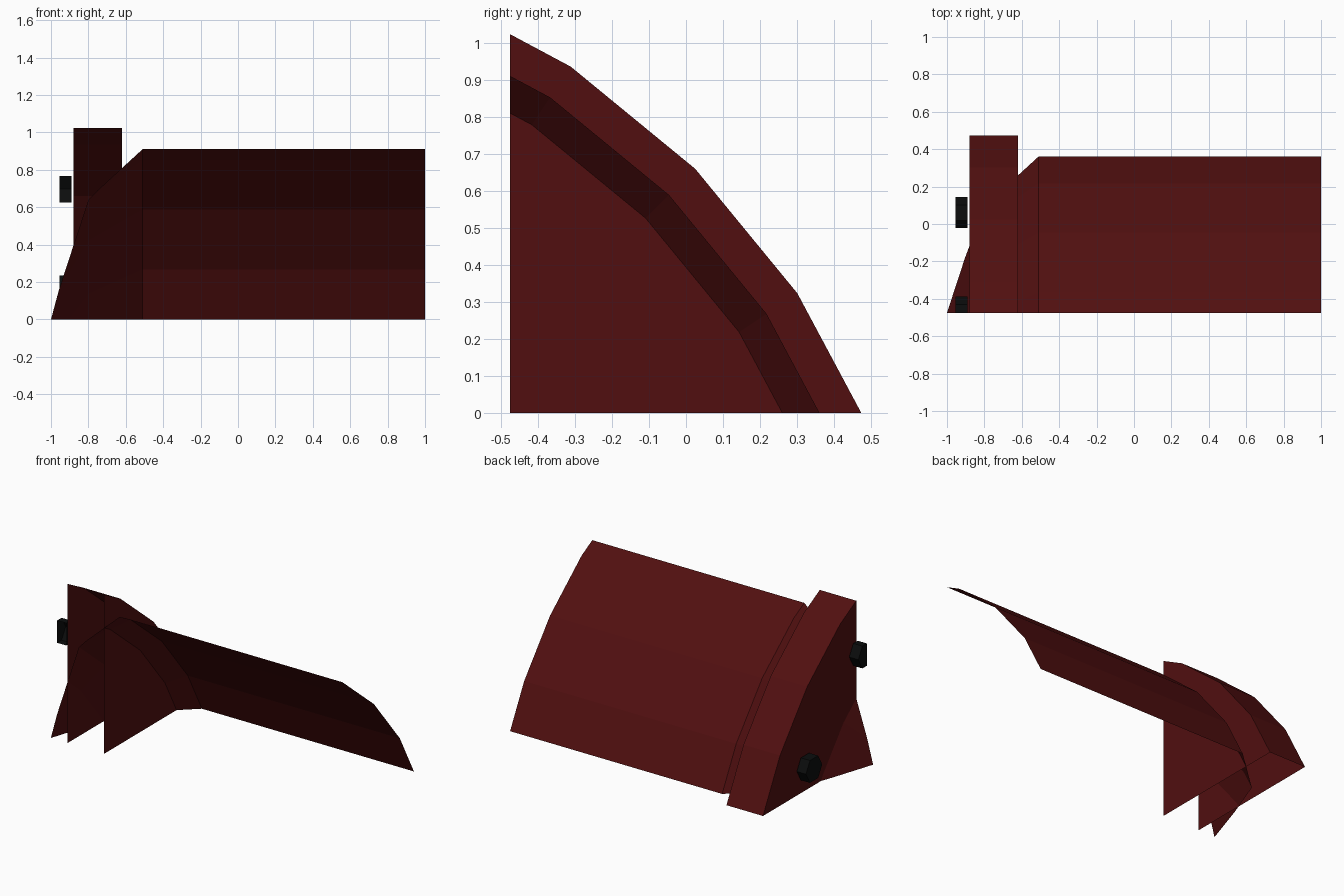
import bpy, bmesh, math
from mathutils import Vector

if "Cube" in bpy.data.objects:
    bpy.data.objects.remove(bpy.data.objects["Cube"])

CY, CZ = -1.545, -0.91        # axis of the round tank, parallel to x
CUT_Y = -0.475                # front cutting plane


def material(name, rgb):
    m = bpy.data.materials.new(name)
    m.diffuse_color = (*rgb, 1)
    m.use_nodes = True
    m.node_tree.nodes["Principled BSDF"].inputs["Base Color"].default_value = m.diffuse_color
    return m


RED = material("dark red paint", (0.082, 0.0048, 0.005))
BLACK = material("black steel", (0.0035, 0.004, 0.004))


def turned(name, profile, cy, cz, sides, mat, caps):
    """Turn (x, radius) points around an x-parallel axis, then keep y > CUT_Y and z > 0."""
    bm = bmesh.new()
    rings = []
    for x, r in profile:
        rings.append([bm.verts.new((x, cy + r * math.cos(2 * math.pi * k / sides),
                                    cz + r * math.sin(2 * math.pi * k / sides)))
                      for k in range(sides)])
    for a, b in zip(rings, rings[1:]):
        for k in range(sides):
            n = (k + 1) % sides
            bm.faces.new((a[k], a[n], b[n], b[k]))
    if caps:
        bm.faces.new(rings[0][::-1])
        bm.faces.new(rings[-1])
    bmesh.ops.recalc_face_normals(bm, faces=bm.faces)
    for co, no in (((0, CUT_Y, 0), (0, 1, 0)), ((0, 0, 0), (0, 0, 1))):
        bmesh.ops.bisect_plane(bm, geom=bm.verts[:] + bm.edges[:] + bm.faces[:],
                               plane_co=Vector(co), plane_no=Vector(no), clear_inner=True)
    me = bpy.data.meshes.new(name)
    bm.to_mesh(me)
    bm.free()
    me.materials.append(mat)
    ob = bpy.data.objects.new(name, me)
    bpy.context.collection.objects.link(ob)
    return ob


# tank wall with its two-step domed end (open shell)
turned("tank_shell", [(1.0, 2.12), (-0.51, 2.12), (-0.80, 1.885), (-1.10, 1.174)],
       CY, CZ, 32, RED, False)

# flange band with full end discs
turned("flange", [(-0.62, 2.22), (-0.88, 2.22)], CY, CZ, 32, RED, True)

# hexagonal bolt heads on the flange
for i, deg in enumerate((33.75, 56.25)):
    a = math.radians(deg)
    turned(f"bolt_{i + 1}", [(-0.89, 0.083), (-0.955, 0.083)],
           CY + 1.932 * math.cos(a), CZ + 1.932 * math.sin(a), 6, BLACK, True)
